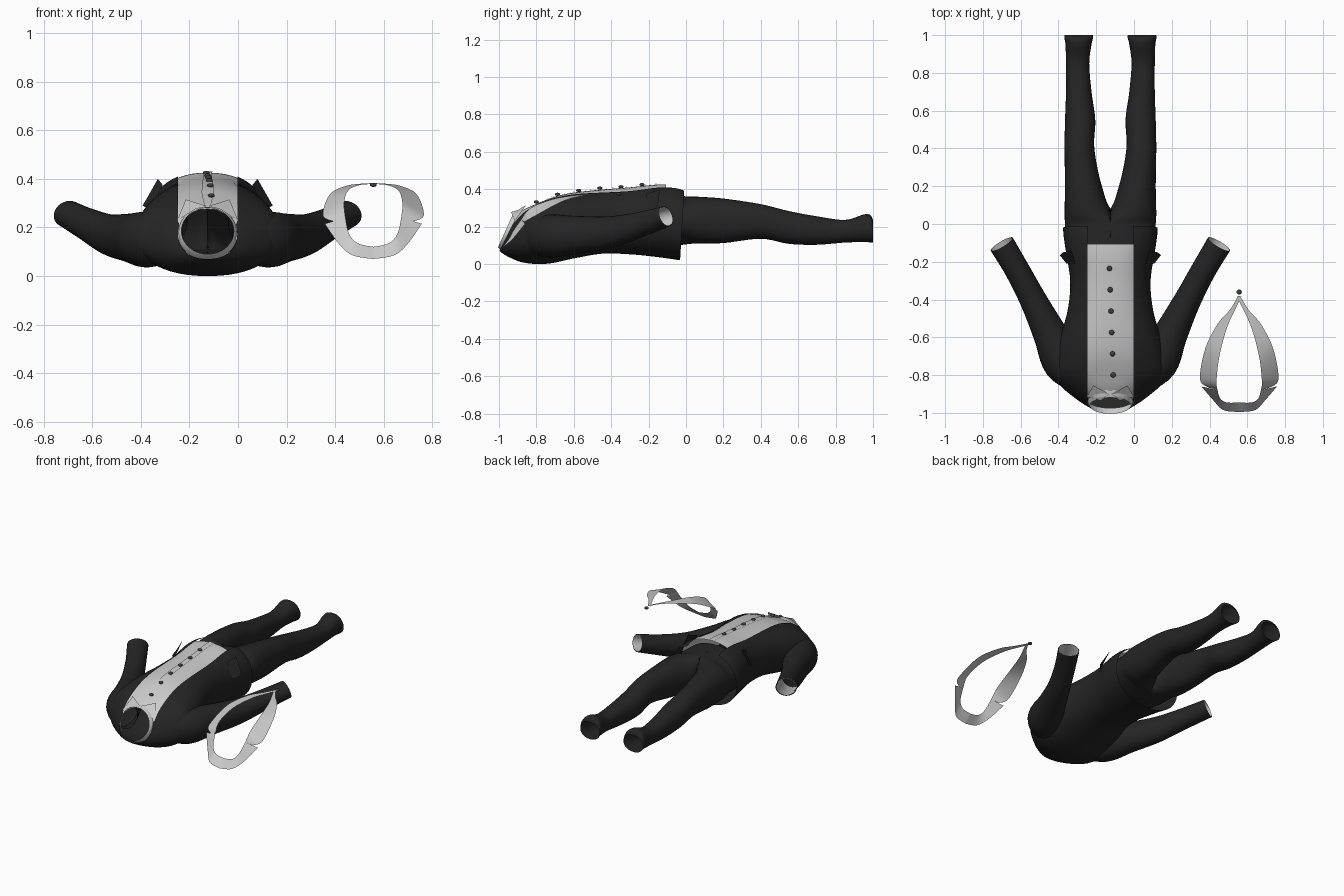
import bpy, bmesh, math
from mathutils import Vector

if "Cube" in bpy.data.objects:
    bpy.data.objects.remove(bpy.data.objects["Cube"])

CX = -0.125      # centre line of the suit
LX = 0.557       # centre line of the separate lapel


def material(name, v):
    m = bpy.data.materials.new(name)
    m.diffuse_color = (v, v, v, 1)
    m.use_nodes = True
    m.node_tree.nodes["Principled BSDF"].inputs["Base Color"].default_value = m.diffuse_color
    return m


CLOTH = material("black_cloth", 0.018)
BUTTON = material("button_dark", 0.05)


def resample(st, n=5):
    """Catmull-Rom interpolation of a list of equal-length tuples."""
    out = []
    for i in range(len(st) - 1):
        a, b, c, d = st[max(i - 1, 0)], st[i], st[i + 1], st[min(i + 2, len(st) - 1)]
        for j in range(n):
            t = j / n
            out.append([0.5 * (2 * q + (r - p) * t + (2 * p - 5 * q + 4 * r - s) * t * t
                               + (3 * q - p - 3 * r + s) * t ** 3)
                        for p, q, r, s in zip(a, b, c, d)])
    out.append(list(st[-1]))
    return out


def grid(bm, rows, closed):
    vs = [[bm.verts.new(p) for p in r] for r in rows]
    n = len(rows[0])
    for r, s in zip(vs, vs[1:]):
        for i in range(n if closed else n - 1):
            j = (i + 1) % n
            bm.faces.new((r[i], r[j], s[j], s[i]))


def finish(bm, name, mat=None, loc=(CX, 0, 0), angle=40):
    bmesh.ops.remove_doubles(bm, verts=bm.verts, dist=1e-5)
    bmesh.ops.recalc_face_normals(bm, faces=bm.faces)
    me = bpy.data.meshes.new(name)
    bm.to_mesh(me)
    bm.free()
    ob = bpy.data.objects.new(name, me)
    bpy.context.collection.objects.link(ob)
    ob.location = loc
    if mat:
        me.materials.append(mat)
    bpy.ops.object.select_all(action='DESELECT')
    ob.select_set(True)
    bpy.context.view_layer.objects.active = ob
    bpy.ops.object.shade_smooth_by_angle(angle=math.radians(angle))
    return ob


def sup(v, n):
    return math.copysign(abs(v) ** (2 / n), v)


def section(y, w, zb, zt, k, a, n=2.25, cx=0.0):
    """Point on a body cross-section; angle a runs from the chest side round."""
    dz = (zt - zb) / 2 * sup(math.cos(a), n)
    return Vector((cx + w * sup(math.sin(a), n), y + k * dz, (zb + zt) / 2 + dz))


# torso stations: y, half width, back z, chest z, slant
TORSO = [(-.945, .122, .07, .28, .5), (-.90, .20, .04, .305, .4), (-.82, .29, .006, .335, .25),
         (-.72, .29, .002, .365, .1), (-.6, .265, .03, .387, 0), (-.45, .225, .055, .403, 0),
         (-.3, .213, .052, .415, 0), (-.15, .235, .037, .43, 0), (-.06, .248, .025, .425, .02),
         (-.02, .25, .02, .41, .06)]
BODY = resample(TORSO)

# jacket body, open at the front
bm = bmesh.new()
rows = []
for s in BODY:
    a0 = math.asin(min(.95, (.122 / s[1]) ** 1.125))
    rows.append([section(*s, a0 + (2 * math.pi - 2 * a0) * i / 44) for i in range(45)])
grid(bm, rows, False)
finish(bm, "jacket_body", CLOTH)


def panel(name, half, grow, y_end):
    """Panel following the chest; half is an angle, grow an offset."""
    bm = bmesh.new()
    rows = [[section(y, w + grow, zb - grow, zt + grow, k, half * (i / 15 - 1))
             for i in range(31)] for y, w, zb, zt, k in BODY if y < y_end]
    grid(bm, rows, False)
    finish(bm, name)


panel("shirt_front", 1.8, -.005, -.095)
panel("shirt_placket", .06, .0, -.1)

# shirt collar band and folded wings
bm = bmesh.new()
rows = []
for y, w, zb, zt in ((-.925, .124, .065, .285), (-.95, .118, .08, .285), (-.962, .108, .09, .28)):
    rows.append([section(y, w, zb, zt, .45, 2 * math.pi * i / 40, 2) for i in range(40)])
grid(bm, rows, True)
finish(bm, "shirt_collar")
bm = bmesh.new()
for s in (1, -1):
    bm.faces.new([bm.verts.new((s * x, y, z)) for x, y, z in
                  ((.004, -.9, .288), (.09, -.855, .315), (.125, -.915, .23), (.05, -.935, .278))])
finish(bm, "collar_wings")


# sleeves: x, y, z, horizontal radius, vertical radius
ARM = [(.15, -.84, .155, .07, .09), (.245, -.735, .15, .11, .115), (.32, -.58, .157, .09, .1),
       (.405, -.41, .17, .072, .085), (.49, -.25, .21, .066, .068), (.575, -.107, .255, .068, .056)]


def sleeve(name, s, shrink, mat, start):
    st = resample(ARM)
    bm = bmesh.new()
    rows = []
    for i in range(start, len(st)):
        a, b = st[max(i - 1, 0)], st[min(i + 1, len(st) - 1)]
        t = (Vector(b[:3]) - Vector(a[:3])).normalized()
        u = t.cross(Vector((0, 0, 1))).normalized()
        v = u.cross(t)
        rows.append([])
        for j in range(28):
            g = 2 * math.pi * j / 28
            p = Vector(st[i][:3]) + u * (st[i][3] - shrink) * math.cos(g) + v * (st[i][4] - shrink) * math.sin(g)
            rows[-1].append((s * p.x, p.y, p.z))
    grid(bm, rows, True)
    finish(bm, name, mat)


for side, s in (("left", 1), ("right", -1)):
    sleeve(side + "_jacket_sleeve", s, 0, CLOTH, 0)
    sleeve(side + "_shirt_cuff", s, .004, None, 14)

# trousers: y, inner x, outer x, bottom z, top z (values below y = .05 share the centre seam)
LEG = [(-.16, -.22, .22, .09, .375), (-.08, -.235, .235, .095, .37), (0, -.2, .24, .105, .362),
       (.06, -.02, .243, .11, .36), (.2, .045, .24, .112, .35), (.4, .085, .243, .135, .32),
       (.55, .08, .24, .108, .283), (.7, .1, .235, .103, .255), (.85, .112, .235, .115, .236),
       (.95, .1, .238, .117, .265), (.985, .092, .244, .116, .262), (1.0, .092, .242, .116, .235)]
bm = bmesh.new()
for s in (1, -1):
    rows = []
    for y, xi, xo, zb, zt in resample(LEG):
        ring = [section(y, (xo - xi) / 2, zb, zt, 0, 2 * math.pi * i / 32, 2.2, (xi + xo) / 2)
                for i in range(32)]
        rows.append([(s * max(p.x, 0), p.y, p.z) for p in ring])
    grid(bm, rows, True)
bmesh.ops.delete(bm, geom=[f for f in bm.faces if all(abs(v.co.x) < 1e-6 for v in f.verts)],
                 context='FACES')
finish(bm, "trousers", CLOTH)

# pocket flaps standing off the jacket
bm = bmesh.new()
for s in (1, -1):
    bm.faces.new([bm.verts.new((s * x, y, z)) for x, y, z in
                  ((.232, -.21, .27), (.185, -.21, .375), (.205, -.14, .40), (.25, -.15, .32), (.268, -.165, .29))])
finish(bm, "pocket_flaps", CLOTH)


def button(name, x, y, z):
    bm = bmesh.new()
    bmesh.ops.create_uvsphere(bm, u_segments=16, v_segments=8, radius=.014)
    bmesh.ops.scale(bm, vec=(1, 1, .6), verts=bm.verts)
    finish(bm, name, BUTTON, (x, y, z), 60)


def chest_z(y):
    return min(BODY, key=lambda b: abs(b[0] + b[4] * (b[3] - b[2]) / 2 - y))[3]


for i in range(6):
    y = -.235 - .113 * i
    button("shirt_button_%d" % (i + 1), -.13 + .004 * i, y, chest_z(y) + .003)

# separate notched lapel: inner and outer edges of one half
COLLAR = [((0, -.945, .12), (0, -.995, .07)), ((.065, -.945, .135), (.085, -.985, .085)),
          ((.1, -.925, .175), (.14, -.93, .13)), ((.115, -.88, .24), (.2, -.86, .215))]
LAPEL = [((.115, -.88, .24), (.165, -.865, .225)), ((.12, -.83, .3), (.208, -.82, .25)),
         ((.105, -.7, .35), (.18, -.66, .335)), ((.065, -.55, .372), (.115, -.53, .37)),
         ((.02, -.45, .378), (.05, -.455, .38)), ((-.012, -.385, .38), (.004, -.38, .382))]
bm = bmesh.new()
for s in (1, -1):
    for strip in (COLLAR, LAPEL):
        pts = resample([a + b for a, b in strip], 6)
        rows = []
        for p in pts:
            a, b = Vector(p[:3]), Vector(p[3:])
            rows.append([(s * q.x, q.y, q.z) for q in (a, a.lerp(b, .5), b)])
        grid(bm, rows, False)
finish(bm, "separate_lapel", None, (LX, 0, 0))
button("jacket_button", LX, -.36, .375)
